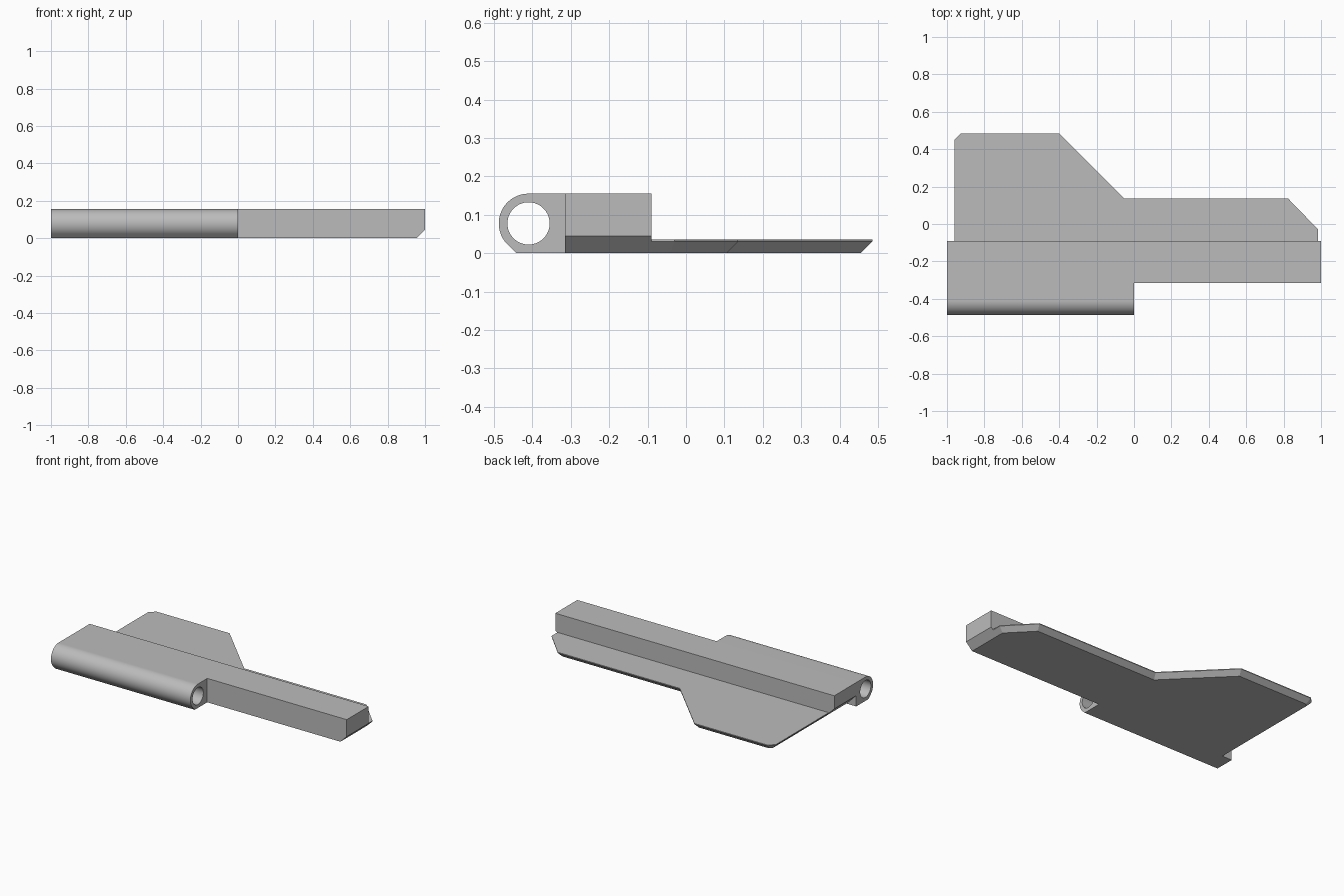
import bpy, bmesh
from math import cos, sin, pi, radians
from mathutils import Vector

if "Cube" in bpy.data.objects:
    bpy.data.objects.remove(bpy.data.objects["Cube"], do_unlink=True)

grey = bpy.data.materials.new("plain grey")
grey.use_nodes = True
grey.diffuse_color = (0.5, 0.5, 0.5, 1)
grey.node_tree.nodes["Principled BSDF"].inputs["Base Color"].default_value = (0.5, 0.5, 0.5, 1)


def loft(name, loops):
    """Closed solid through matching loops of points."""
    bm = bmesh.new()
    rings = [[bm.verts.new(p) for p in loop] for loop in loops]
    bm.faces.new(rings[0])
    bm.faces.new(rings[-1])
    n = len(rings[0])
    for a, b in zip(rings, rings[1:]):
        for i in range(n):
            j = (i + 1) % n
            bm.faces.new((a[i], a[j], b[j], b[i]))
    bmesh.ops.recalc_face_normals(bm, faces=bm.faces)
    mesh = bpy.data.meshes.new(name)
    bm.to_mesh(mesh)
    bm.free()
    mesh.materials.append(grey)
    obj = bpy.data.objects.new(name, mesh)
    bpy.context.collection.objects.link(obj)
    return obj


def inset(points, d):
    """Move every side of a clockwise outline inward by d."""
    out = []
    for i, p in enumerate(points):
        u = (p - points[i - 1]).normalized()
        v = (points[(i + 1) % len(points)] - p).normalized()
        n1, n2 = Vector((u.y, -u.x)), Vector((v.y, -v.x))
        out.append(p + (n1 + n2) * d / (1 + n1.dot(n2)))
    return out


def combine(target, other, operation):
    mod = target.modifiers.new(operation.lower(), "BOOLEAN")
    mod.operation, mod.object, mod.solver = operation, other, "EXACT"
    bpy.context.view_layer.objects.active = target
    bpy.ops.object.modifier_apply(modifier=mod.name)
    bpy.data.objects.remove(other, do_unlink=True)


BACK, FRONT, TOP = -0.09, -0.315, 0.155

# Long block with bevelled lower ends
profile = [(-0.93, 0), (0.955, 0), (1, 0.045), (1, TOP), (-1, TOP), (-1, 0.07)]
body = loft("hinge_leaf", [[(x, y, z) for x, z in profile] for y in (FRONT, BACK)])

# Thin flap with a bevelled underside
outline = [Vector(p) for p in ((0.985, BACK), (-0.96, BACK), (-0.96, 0.45), (-0.925, 0.485),
                               (-0.4, 0.485), (-0.05, 0.135), (0.825, 0.135), (0.985, -0.03))]
under = inset(outline, 0.03)
for p in under[:2]:
    p.y = BACK
flap = loft("flap", [[(p.x, p.y, z) for p in pts]
                     for pts, z in ((under, 0), (outline, 0.03), (outline, 0.035))])

# Rounded barrel with a flat lower front corner
cy, r = -0.41, TOP / 2
steps = 40
arc = [(cy + r * cos(a), r + r * sin(a))
       for a in (pi / 2 + i * 0.75 * pi / steps for i in range(steps + 1))]
section = arc + [(cy - r * (2 ** 0.5 - 1), 0), (FRONT, 0), (FRONT, TOP)]
barrel = loft("barrel", [[(x, y, z) for y, z in section] for x in (-1, 0)])

# Pin hole through the barrel
circle = [(cy + 0.055 * cos(a), r + 0.055 * sin(a))
          for a in (i * 2 * pi / 64 for i in range(64))]
pin_hole = loft("pin_hole", [[(x, y, z) for y, z in circle] for x in (-1.1, 0.1)])

combine(barrel, pin_hole, "DIFFERENCE")
combine(body, flap, "UNION")
combine(body, barrel, "UNION")

bpy.ops.object.select_all(action="DESELECT")
body.select_set(True)
bpy.context.view_layer.objects.active = body
bpy.ops.object.shade_smooth_by_angle(angle=radians(30))
